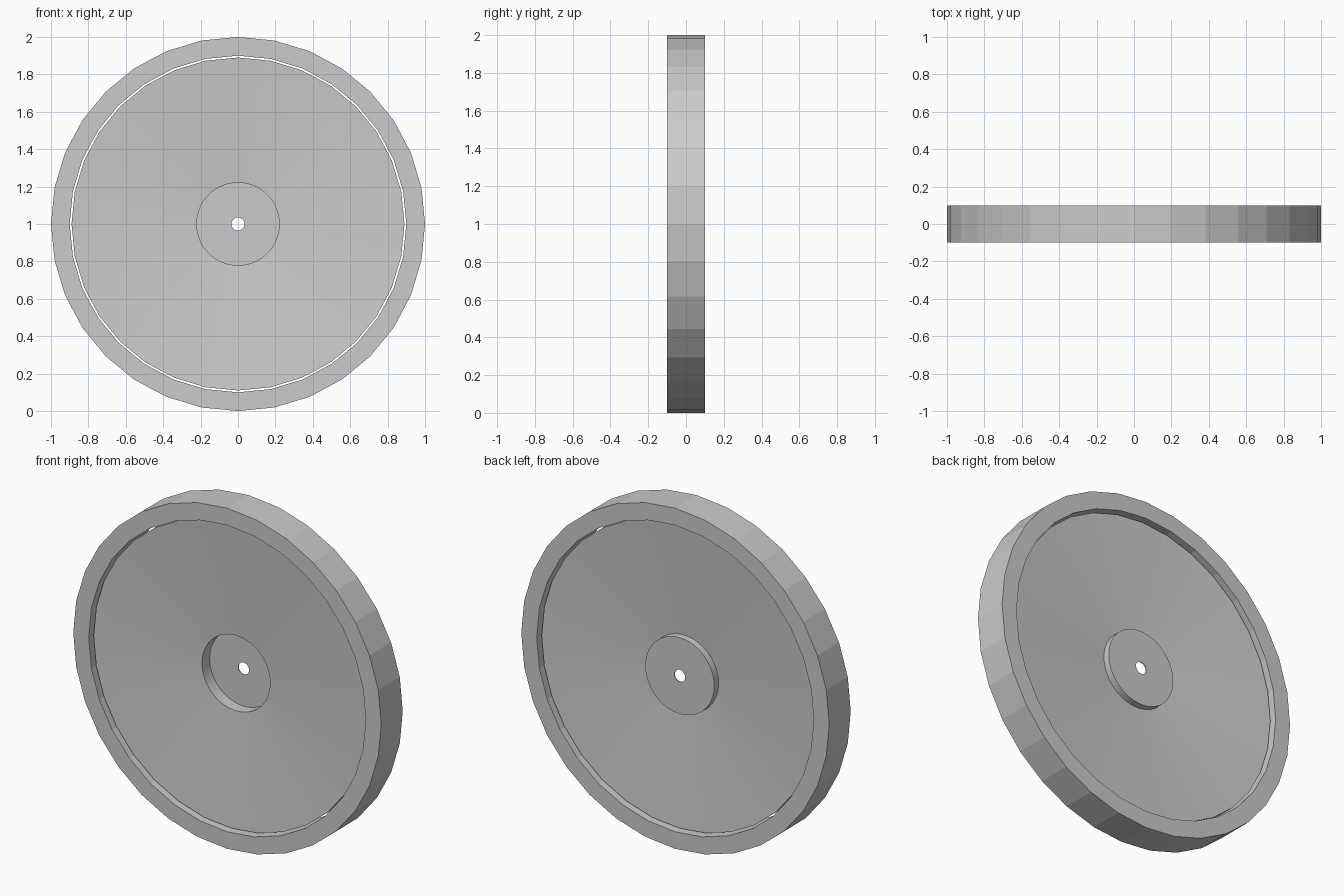
import bpy
import bmesh
from math import cos, sin, pi

cube = bpy.data.objects.get("Cube")
if cube:
    bpy.data.objects.remove(cube, do_unlink=True)

SIDES = 32
CENTRE_Z = 1.0

grey = bpy.data.materials.new("plain grey")
grey.use_nodes = True
grey.diffuse_color = (0.6, 0.6, 0.6, 1)
grey.node_tree.nodes["Principled BSDF"].inputs["Base Color"].default_value = (0.6, 0.6, 0.6, 1)


def lathe(name, profile, steps):
    """Spin a closed (radius, y, faceted) profile round the y axis."""
    bm = bmesh.new()
    rings = []
    for i in range(steps):
        a = 2 * pi * i / steps
        ring = []
        for r, y, faceted in profile:
            # in-between points of a faceted ring lie on the straight side
            if faceted and (i * SIDES) % steps:
                r *= cos(pi / SIDES)
            ring.append(bm.verts.new((r * sin(a), y, CENTRE_Z + r * cos(a))))
        rings.append(ring)
    n = len(profile)
    for i in range(steps):
        a, b = rings[i], rings[(i + 1) % steps]
        for j in range(n):
            k = (j + 1) % n
            bm.faces.new((a[j], a[k], b[k], b[j]))
    bmesh.ops.recalc_face_normals(bm, faces=bm.faces)
    mesh = bpy.data.meshes.new(name)
    bm.to_mesh(mesh)
    bm.free()
    mesh.materials.append(grey)
    obj = bpy.data.objects.new(name, mesh)
    bpy.context.collection.objects.link(obj)
    return obj


# Outer rim: flat-sided square-section ring
lathe("rim", [(1.0, -0.1, True), (1.0, 0.1, True),
              (0.9, 0.1, True), (0.9, -0.1, True)], SIDES)

# Web disc: dished on both sides, hub sunk at the front and raised at the back
disc = lathe("web_disc", [
    (0.89, -0.068, True), (0.89, 0.068, True),      # outer edge
    (0.224, 0.018, False), (0.224, 0.058, False),   # raised back of hub
    (0.035, 0.058, False), (0.035, 0.053, False),   # axle hole
    (0.221, 0.053, False), (0.221, -0.018, False),  # sunken front of hub
], 2 * SIDES)

# Smooth the hub and dished faces, keeping real corners sharp
bpy.ops.object.select_all(action='DESELECT')
disc.select_set(True)
bpy.context.view_layer.objects.active = disc
bpy.ops.object.shade_smooth_by_angle(angle=pi / 24)
